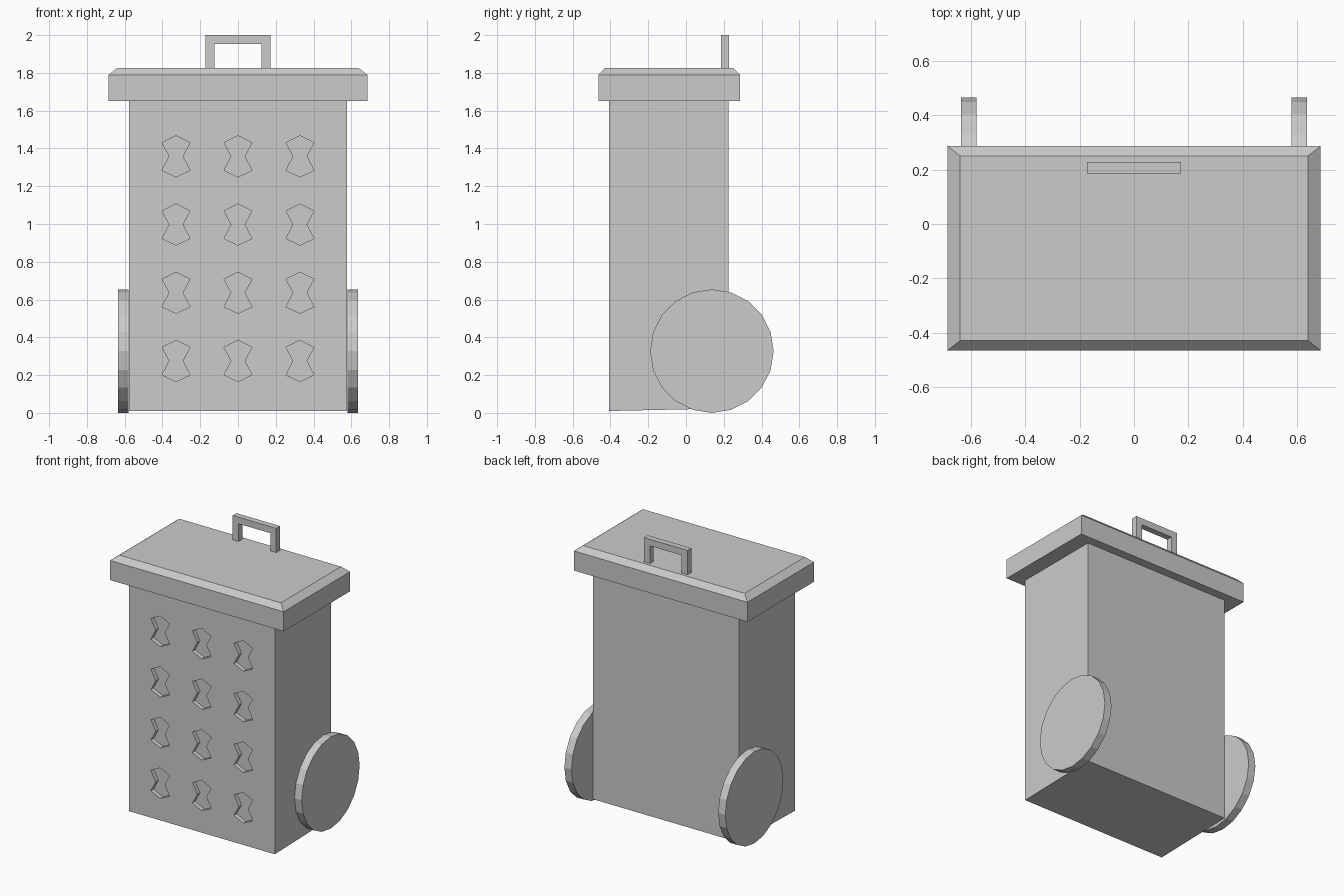
import bpy, bmesh, math
from mathutils import Matrix

if "Cube" in bpy.data.objects:
    bpy.data.objects.remove(bpy.data.objects["Cube"])


def finish(name, bm):
    bmesh.ops.recalc_face_normals(bm, faces=bm.faces[:])
    me = bpy.data.meshes.new(name)
    bm.to_mesh(me)
    bm.free()
    ob = bpy.data.objects.new(name, me)
    bpy.context.collection.objects.link(ob)
    return ob


def prism(bm, profile, y0, y1):
    """Extrude an (x, z) outline from y0 to y1."""
    front = [bm.verts.new((x, y0, z)) for x, z in profile]
    back = [bm.verts.new((x, y1, z)) for x, z in profile]
    bm.faces.new(front)
    bm.faces.new(back[::-1])
    n = len(profile)
    for i in range(n):
        j = (i + 1) % n
        bm.faces.new((front[i], back[i], back[j], front[j]))


def loft(bm, rings):
    """Stack rectangles given as (half width, y front, y back, z front, z back)."""
    loops = [[bm.verts.new(c) for c in ((-w, a, za), (w, a, za), (w, b, zb), (-w, b, zb))]
             for w, a, b, za, zb in rings]
    bm.faces.new(loops[0][::-1])
    bm.faces.new(loops[-1])
    for lo, hi in zip(loops, loops[1:]):
        for i in range(4):
            j = (i + 1) % 4
            bm.faces.new((lo[i], lo[j], hi[j], hi[i]))


# Bin body, with a slightly sloping floor
bm = bmesh.new()
loft(bm, [(0.576, -0.408, 0.224, 0.01, 0.024), (0.576, -0.408, 0.224, 1.65, 1.65)])
body = finish("bin_body", bm)

# Hourglass recesses in the front panel
bm = bmesh.new()
outline = [(0, 0.109), (-0.074, 0.072), (-0.035, 0), (-0.074, -0.074),
           (0, -0.109), (0.074, -0.074), (0.035, 0), (0.074, 0.072)]
for cx in (-0.328, 0, 0.328):
    for cz in (0.275, 0.636, 0.997, 1.358):
        prism(bm, [(cx + x, cz + z) for x, z in outline], -0.45, -0.378)
cutter = finish("recess_cutter", bm)
cutter.hide_render = True
cutter.hide_set(True)
cut = body.modifiers.new("recesses", 'BOOLEAN')
cut.operation = 'DIFFERENCE'
cut.solver = 'EXACT'
cut.object = cutter

# Lid with chamfered top edge
bm = bmesh.new()
loft(bm, [(0.685, -0.464, 0.286, 1.65, 1.65),
          (0.685, -0.464, 0.286, 1.79, 1.79),
          (0.638, -0.428, 0.25, 1.827, 1.827)])
finish("lid", bm)

# Lid handle
bm = bmesh.new()
prism(bm, [(-0.172, 1.82), (-0.172, 2.0), (0.172, 2.0), (0.172, 1.82),
           (0.125, 1.82), (0.125, 1.953), (-0.125, 1.953), (-0.125, 1.82)], 0.185, 0.228)
finish("lid_handle", bm)

# Wheels
for side, label in ((-1, "left"), (1, "right")):
    bm = bmesh.new()
    bmesh.ops.create_cone(bm, cap_ends=True, segments=20, radius1=0.327, radius2=0.327,
                          depth=0.056,
                          matrix=Matrix.Translation((side * 0.607, 0.137, 0.327))
                          @ Matrix.Rotation(math.pi / 2, 4, 'Y'))
    finish(label + "_wheel", bm)
